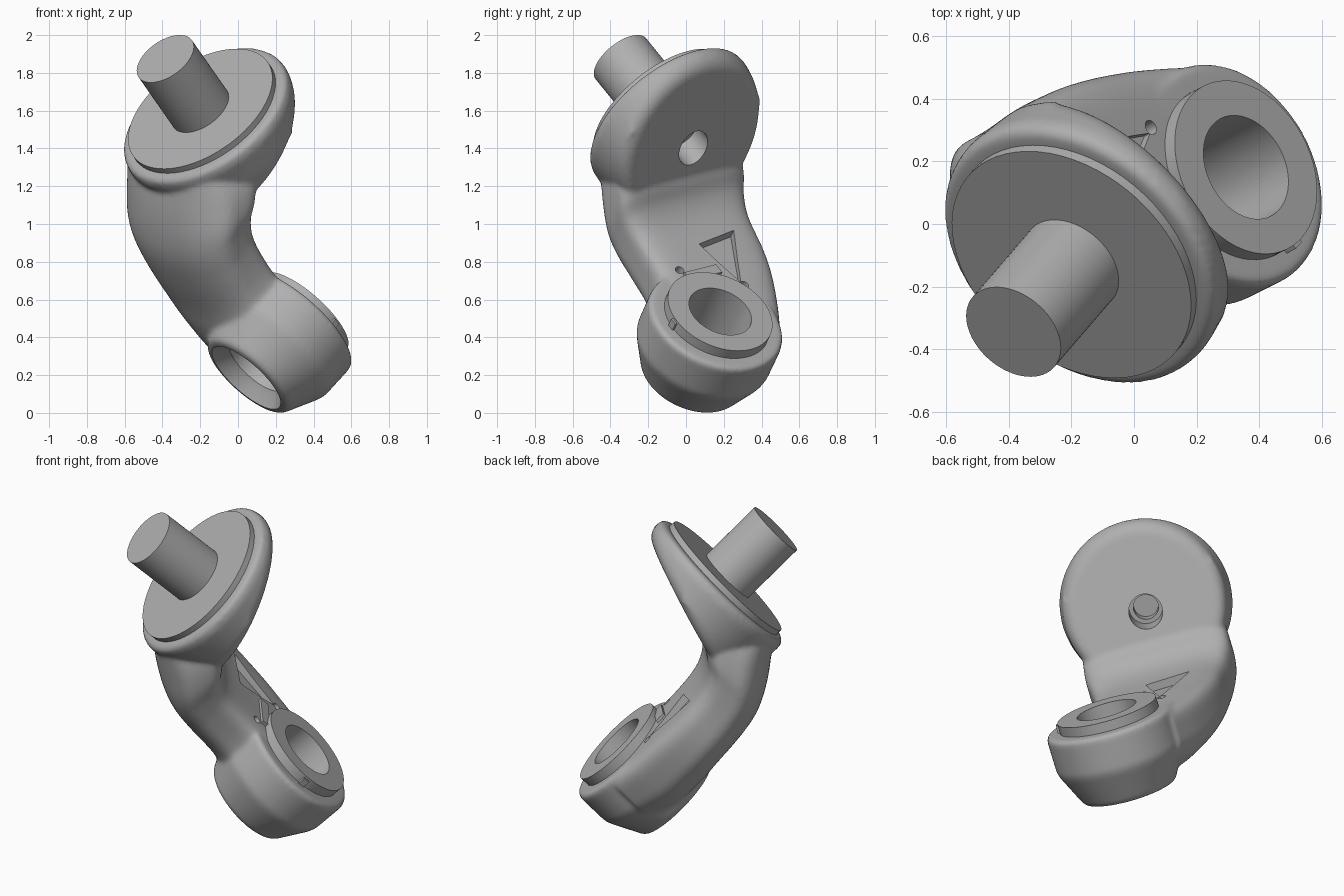
import bpy, bmesh
from math import sin, cos, pi
from mathutils import Matrix, Vector

old = bpy.data.objects.get("Cube")
if old:
    bpy.data.objects.remove(old, do_unlink=True)

grey = bpy.data.materials.new("Machined grey")
grey.use_nodes = True
grey.diffuse_color = (0.43, 0.43, 0.43, 1)
grey.node_tree.nodes["Principled BSDF"].inputs["Base Color"].default_value = (0.43, 0.43, 0.43, 1)

# Joint frame: local y is the pin axis, local z the bore axis, x their normal
pin_dir = Vector((-0.477, -0.554, 0.683)).normalized()
bore_dir = Vector((0.635, 0.33, 0.70))
bore_dir = (bore_dir - pin_dir * bore_dir.dot(pin_dir)).normalized()
side_dir = pin_dir.cross(bore_dir)
frame = Matrix((side_dir, pin_dir, bore_dir)).transposed().to_4x4()
frame.translation = (-0.2, -0.13, 1.61)
HUB = (-0.311, -1.171, -0.303)


def finish(bm, name):
    bmesh.ops.recalc_face_normals(bm, faces=bm.faces)
    mesh = bpy.data.meshes.new(name)
    bm.to_mesh(mesh)
    bm.free()
    mesh.materials.append(grey)
    ob = bpy.data.objects.new(name, mesh)
    bpy.context.collection.objects.link(ob)
    ob.matrix_world = frame
    return ob


def smooth(ob):
    bpy.ops.object.select_all(action='DESELECT')
    ob.select_set(True)
    bpy.context.view_layer.objects.active = ob
    bpy.ops.object.shade_smooth_by_angle(angle=0.6)


def skin(bm, rings, closed=False):
    loops = [[bm.verts.new(p) for p in ring] for ring in rings]
    n = len(loops[0])
    pairs = list(zip(loops, loops[1:]))
    if closed:
        pairs.append((loops[-1], loops[0]))
    for lo, hi in pairs:
        for i in range(n):
            j = (i + 1) % n
            bm.faces.new((lo[i], lo[j], hi[j], hi[i]))
    if not closed:
        bm.faces.new(loops[0])
        bm.faces.new(loops[-1])


def lathe(bm, profile, along="pin", centre=(0, 0, 0), closed=False, n=64):
    """Revolve (radius, height) points about the pin or the bore axis."""
    c = Vector(centre)
    rings = []
    for r, h in profile:
        ring = []
        for i in range(n):
            u, v = r * cos(2 * pi * i / n), r * sin(2 * pi * i / n)
            ring.append(c + Vector((u, h, v) if along == "pin" else (u, v, h)))
        rings.append(ring)
    skin(bm, rings, closed)
    return bm


def block(name, centre, size):
    bm = bmesh.new()
    bmesh.ops.create_cube(bm, size=1)
    bmesh.ops.scale(bm, vec=size, verts=bm.verts)
    bmesh.ops.translate(bm, vec=centre, verts=bm.verts)
    return finish(bm, name)


def spline(a, b, c, d, t):
    return b + (c - a) * t / 2 + (2 * a - 5 * b + 4 * c - d) * t**2 / 2 + (3 * b - a - 3 * c + d) * t**3 / 2


# Pin and the raised plate it stands on
smooth(finish(lathe(bmesh.new(), [(0.172, -0.03), (0.172, 0.388)]), "pin"))
smooth(finish(lathe(bmesh.new(), [(0.435, -0.08), (0.435, 0)]), "pin_plate"))

# Round head, sliced to a wedge by a sloping back face with a softened edge
bm = lathe(bmesh.new(), [(0.465, -0.035), (0.49, -0.05), (0.496, -0.09), (0.473, -0.24), (0.41, -0.55)])
back = Vector((0, -0.45, 0.137)).normalized()
res = bmesh.ops.bisect_plane(bm, geom=bm.verts[:] + bm.edges[:] + bm.faces[:],
                             plane_co=(0, -0.305, 0), plane_no=back, clear_outer=True)
rim = [e for e in res["geom_cut"] if isinstance(e, bmesh.types.BMEdge)]
bmesh.ops.contextual_create(bm, geom=rim)
bmesh.ops.bevel(bm, geom=rim, offset=0.055, segments=3, profile=0.5, affect='EDGES')

# Curved arm: outer point, inner point (pin axis, bore axis), side limits
sections = [
    (-0.10, -0.46, -0.10, -0.12, -0.36, 0.36),
    (-0.22, -0.555, -0.24, -0.07, -0.42, 0.41),
    (-0.34, -0.63, -0.36, -0.17, -0.44, 0.42),
    (-0.46, -0.68, -0.44, -0.26, -0.425, 0.395),
    (-0.62, -0.71, -0.56, -0.315, -0.415, 0.36),
    (-0.80, -0.73, -0.77, -0.34, -0.43, 0.32),
    (-0.95, -0.755, -0.95, -0.35, -0.50, 0.26),
    (-1.15, -0.77, -1.15, -0.36, -0.59, 0.16),
    (-1.32, -0.73, -1.32, -0.36, -0.55, 0.05),
]
padded = [sections[0]] + sections + [sections[-1]]
steps = []
for quad in zip(padded, padded[1:], padded[2:], padded[3:]):
    steps += [[spline(*vals, k / 5) for vals in zip(*quad)] for k in range(5)]
steps.append(sections[-1])
rings = []
for oa, ob_, ia, ib, lo, hi in steps:
    o, i = Vector((0, oa, ob_)), Vector((0, ia, ib))
    mid, half = (o + i) / 2, (i - o) / 2
    ring = []
    for k in range(64):
        c, s = cos(2 * pi * k / 64), sin(2 * pi * k / 64)
        p = 2 / 6 if s > 0 else 2 / 2.1
        u = abs(c) ** p * (1 if c > 0 else -1)
        v = abs(s) ** p * (1 if s > 0 else -1)
        ring.append(mid + half * v + Vector(((lo + hi) / 2 + u * (hi - lo) / 2, 0, 0)))
    rings.append(ring)
skin(bm, rings)

# Hub barrel, then everything fused into one casting with soft fillets
lathe(bm, [(0.36, -0.058), (0.376, -0.075), (0.374, -0.27), (0.365, -0.30),
           (0.28, -0.48), (0.26, -0.498)], "bore", HUB)
body = finish(bm, "body")
fuse = body.modifiers.new("Fuse", 'REMESH')
fuse.mode = 'VOXEL'
fuse.voxel_size = 0.013
soft = body.modifiers.new("Soften", 'SMOOTH')
soft.factor = 0.5
soft.iterations = 8

# Bore with flared mouth, blind hole, triangular pocket, screw holes
cutters = [
    finish(lathe(bmesh.new(), [(0.176, 0.05), (0.176, -0.42), (0.195, -0.44), (0.24, -0.505), (0.24, -0.6)],
                 "bore", HUB), "bore_cutter"),
    finish(lathe(bmesh.new(), [(0.072, -0.12), (0.072, -0.19), (0.097, -0.19), (0.097, -0.6)], n=40),
           "back_hole_cutter"),
]
bm = bmesh.new()
corners = [(-0.09, -0.68), (0.17, -0.65), (-0.01, -0.98)]
skin(bm, [[(x, y, z) for x, y in corners] for z in (-0.38, -0.2)])
cutters.append(finish(bm, "pocket_cutter"))
for x, y in ((-0.31, -0.806), (0.0, -1.0)):
    bm = lathe(bmesh.new(), [(0.024, -0.41), (0.024, -0.2)], "bore", (x, y, 0), n=20)
    cutters.append(finish(bm, "screw_hole_cutter"))
for cutter in cutters:
    mod = body.modifiers.new(cutter.name, 'BOOLEAN')
    mod.operation = 'DIFFERENCE'
    mod.solver = 'EXACT'
    mod.object = cutter

# Bake the casting and discard the cutters
graph = bpy.context.evaluated_depsgraph_get()
baked = bpy.data.meshes.new_from_object(body.evaluated_get(graph))
body.modifiers.clear()
body.data = baked
baked.materials.clear()
baked.materials.append(grey)
for cutter in cutters:
    bpy.data.objects.remove(cutter, do_unlink=True)
smooth(body)

# Raised ring around the bore, stop plate beside it and key on its edge
smooth(finish(lathe(bmesh.new(), [(0.175, 0), (0.293, 0), (0.293, -0.1), (0.175, -0.1)],
                    "bore", HUB, True), "bore_ring"))
block("stop_plate", (-0.2, -0.87, -0.35), (0.22, 0.06, 0.04))
block("ring_key", (-0.601, -1.15, -0.34), (0.03, 0.04, 0.05))
